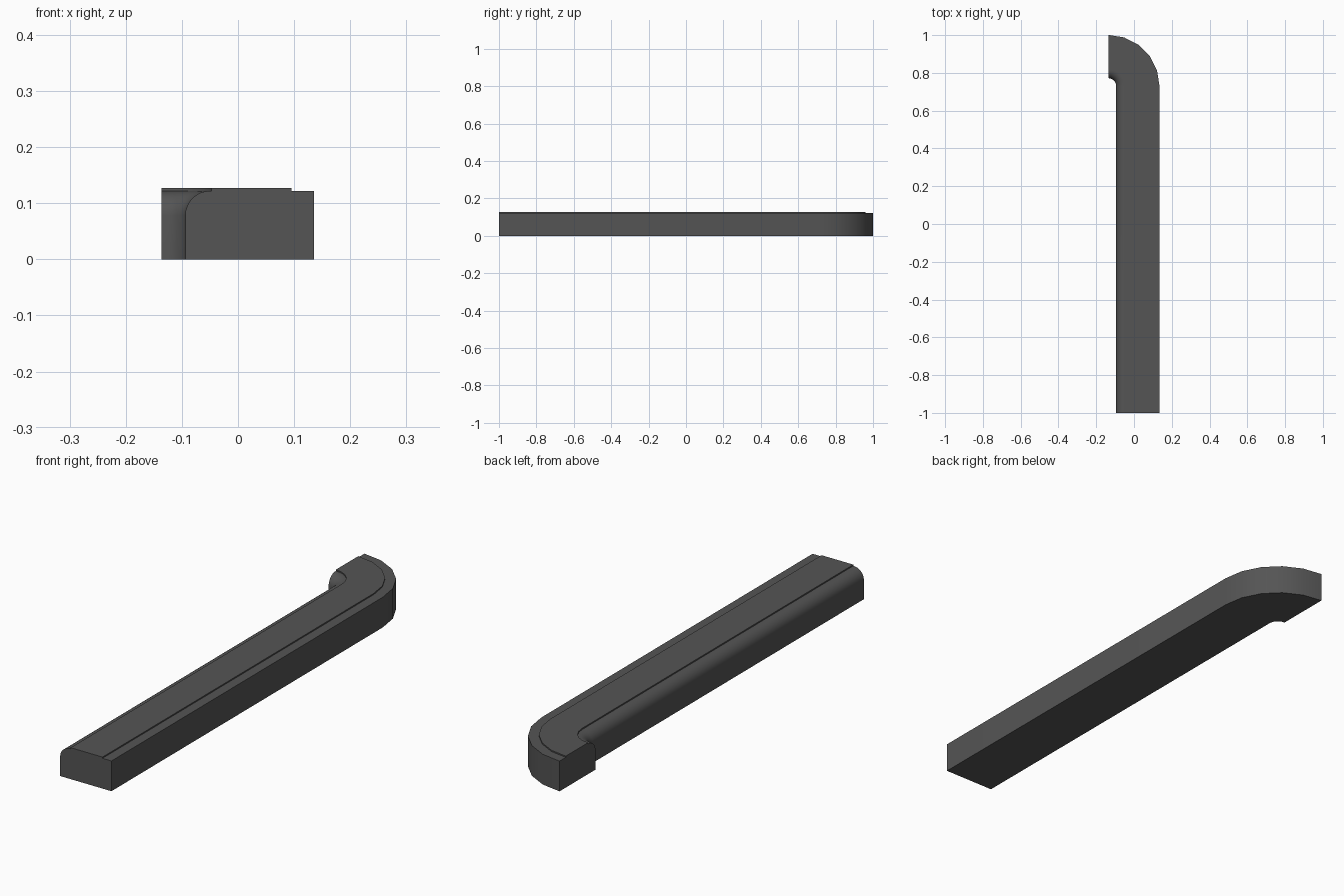
import bpy, bmesh, math

cube = bpy.data.objects.get("Cube")
if cube:
    bpy.data.objects.remove(cube, do_unlink=True)

# Turn centre of the kerb and its cross-section limits, measured outward from it
CX, CY = -0.136, 0.73
INNER, OUTER = 0.042, 0.271
SHOULDER, TOP = 0.122, 0.127
FILLET = 0.044
ARC_STEPS, FILLET_STEPS = 5, 8

# Cross-section: flat base, outer wall, raised top strip, rounded inner edge
profile = [(INNER, 0), (OUTER, 0), (OUTER, SHOULDER),
           (OUTER - 0.04, SHOULDER), (OUTER - 0.04, TOP),
           (INNER + FILLET + 0.003, TOP), (INNER + FILLET + 0.003, SHOULDER)]
for i in range(FILLET_STEPS + 1):
    a = math.radians(90 + 90 * i / FILLET_STEPS)
    profile.append((INNER + FILLET + FILLET * math.cos(a),
                    SHOULDER - FILLET + FILLET * math.sin(a)))

# Path stations: straight run, then a quarter turn
stations = [(-1.0, 0.0)]
stations += [(CY, math.pi / 2 * i / ARC_STEPS) for i in range(ARC_STEPS + 1)]

bm = bmesh.new()
rings = [[bm.verts.new((CX + r * math.cos(a), y + r * math.sin(a), z))
          for r, z in profile] for y, a in stations]
n = len(profile)
for near, far in zip(rings, rings[1:]):
    for i in range(n):
        j = (i + 1) % n
        bm.faces.new((near[i], near[j], far[j], far[i]))
bm.faces.new(rings[0])
bm.faces.new(rings[-1])
bmesh.ops.recalc_face_normals(bm, faces=bm.faces)

mesh = bpy.data.meshes.new("kerb")
bm.to_mesh(mesh)
bm.free()
kerb = bpy.data.objects.new("kerb", mesh)
bpy.context.collection.objects.link(kerb)

# Dark grey stone
stone = bpy.data.materials.new("dark grey")
stone.use_nodes = True
colour = (0.09, 0.09, 0.09, 1)
stone.diffuse_color = colour
stone.node_tree.nodes["Principled BSDF"].inputs["Base Color"].default_value = colour
mesh.materials.append(stone)

# Smooth the curves, keep the steps crisp
bpy.ops.object.select_all(action="DESELECT")
kerb.select_set(True)
bpy.context.view_layer.objects.active = kerb
bpy.ops.object.shade_smooth_by_angle(angle=math.radians(30))
